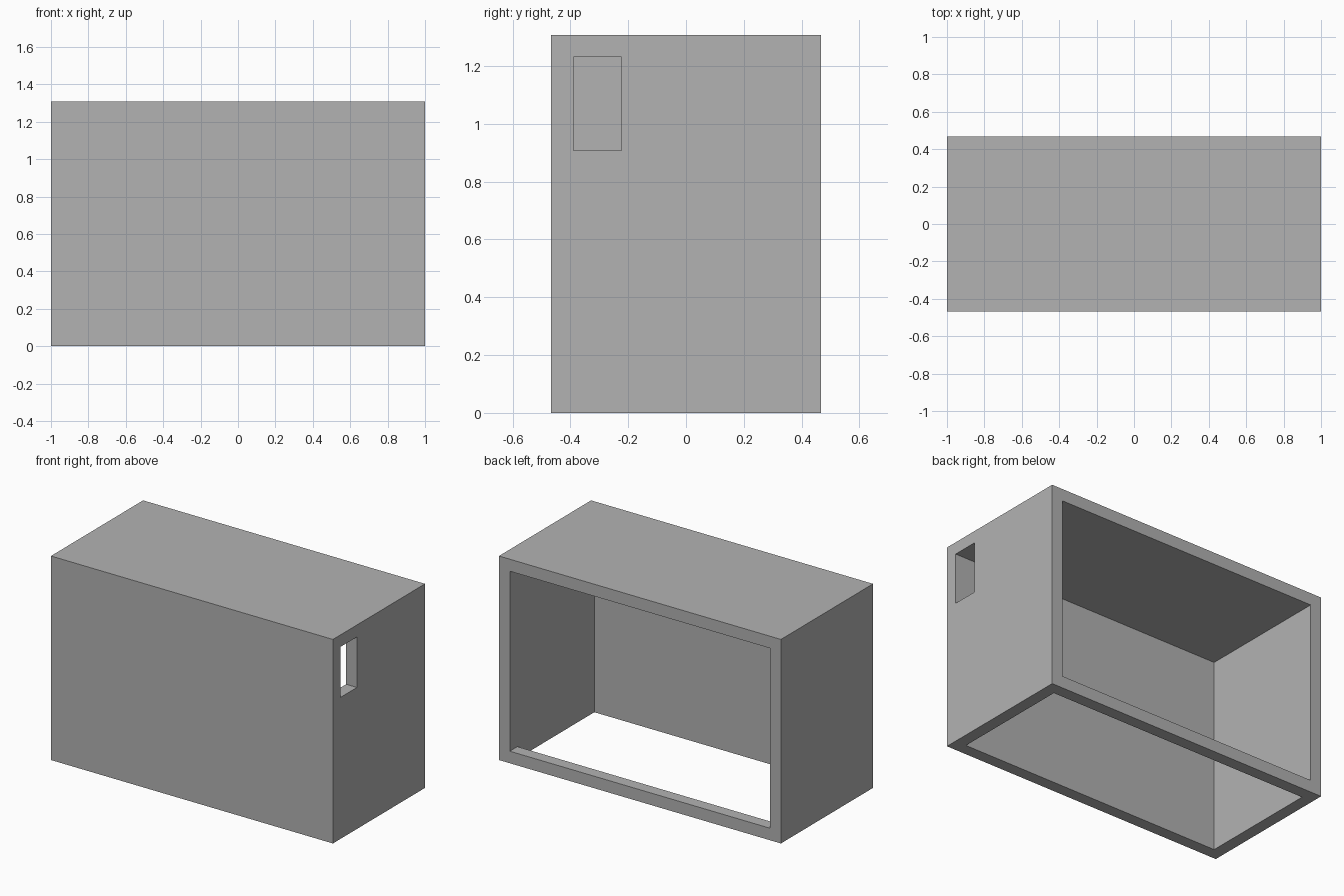
import bpy
from mathutils import Vector

default_cube = bpy.data.objects.get("Cube")
if default_cube:
    bpy.data.objects.remove(default_cube, do_unlink=True)

# Overall size and wall thickness
X, Y, H, T = 1.0, 0.4667, 1.308, 0.077

grey = bpy.data.materials.new("plain grey")
grey.use_nodes = True
colour = (0.448, 0.448, 0.448, 1)
grey.diffuse_color = colour
grey.node_tree.nodes["Principled BSDF"].inputs["Base Color"].default_value = colour


def box(name, low, high):
    """Box spanning two opposite corners."""
    low, high = Vector(low), Vector(high)
    bpy.ops.mesh.primitive_cube_add(size=1, location=(low + high) / 2)
    ob = bpy.context.object
    ob.name = name
    ob.scale = high - low
    bpy.ops.object.transform_apply(location=True, scale=True)
    ob.data.materials.append(grey)
    return ob


housing = box("housing", (-X, -Y, 0), (X, Y, H))

# Openings: through the back, through the floor, and a slot in the side wall
cutters = [
    box("back_opening", (-X + T, -Y + T, T), (X - T, Y + T, H - T)),
    box("floor_opening", (-X + T, -Y + T, -T), (X - T, Y - T, H / 2)),
    box("side_slot", (X / 2, -Y + T, 0.907), (X + T, -0.223, H - T)),
]
for cutter in cutters:
    cutter.hide_render = True
    cut = housing.modifiers.new(cutter.name, "BOOLEAN")
    cut.operation = "DIFFERENCE"
    cut.solver = "EXACT"
    cut.object = cutter

# Apply the cuts and drop the helpers
bpy.context.view_layer.objects.active = housing
for cutter in cutters:
    bpy.ops.object.modifier_apply(modifier=cutter.name)
    bpy.data.objects.remove(cutter, do_unlink=True)
